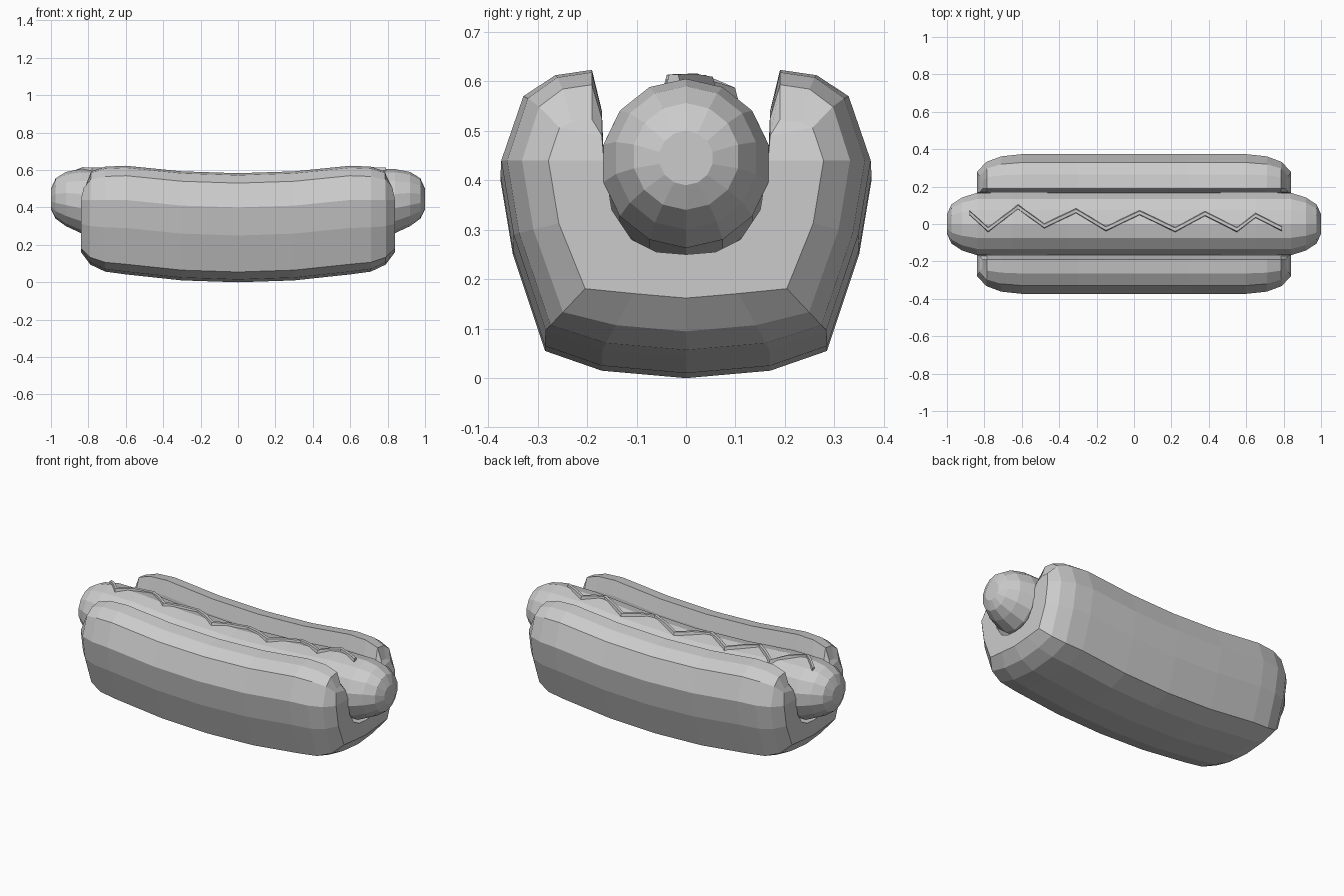
import bpy, bmesh
from math import sin, cos, pi, sqrt

if "Cube" in bpy.data.objects:
    bpy.data.objects.remove(bpy.data.objects["Cube"])


def make_object(name, bm):
    bmesh.ops.recalc_face_normals(bm, faces=bm.faces)
    mesh = bpy.data.meshes.new(name)
    bm.to_mesh(mesh)
    bm.free()
    obj = bpy.data.objects.new(name, mesh)
    bpy.context.collection.objects.link(obj)
    return obj


def loft(bm, rings):
    for a, b in zip(rings, rings[1:]):
        n = len(a)
        for i in range(n):
            j = (i + 1) % n
            bm.faces.new((a[i], a[j], b[j], b[i]))


def lift(x):
    # both bun and sausage curve gently upward at the ends
    return 0.04 * min(1, (x / 0.6) ** 2)


# Bun: half cross-section as outer and inner wall pairs (y, z)
OUTER = [(0, 0), (.17, .015), (.285, .055), (.35, .25), (.375, .4), (.33, .53), (.265, .572)]
INNER = [(0, .21), (.06, .215), (.11, .24), (.15, .3), (.166, .4), (.17, .5), (.19, .583)]
# (x, how far the outer wall closes in, lip drop, lip pull-back)
STATIONS = [(0, 0, 0, 0), (.3, 0, 0, 0), (.6, .01, 0, 0), (.71, .08, .005, 0),
            (.79, .26, .03, .005), (.84, .58, .10, .03)]


def bun_ring(bm, side, x, close, drop, pull):
    outer, inner = [], []
    for i, ((oy, oz), (iy, iz)) in enumerate(zip(OUTER, INNER)):
        t = close * (1 if i < 2 else 0.8)
        lip = max(0, i - 4) / 2
        px = side * (x - pull * lip)
        up = lift(x) - drop * lip
        outer.append((px, oy + (iy - oy) * t, oz + (iz - oz) * t + up))
        inner.append((px, iy, iz + up))

    def flip(pts):
        return [(p[0], -p[1], p[2]) for p in pts[:0:-1]]
    loop = flip(outer) + outer + (flip(inner) + inner)[::-1]
    return [bm.verts.new(p) for p in loop]


bm = bmesh.new()
layout = [(-1, s) for s in STATIONS[:0:-1]] + [(1, s) for s in STATIONS]
rings = [bun_ring(bm, side, *s) for side, s in layout]
loft(bm, rings)
for ring in (rings[0], rings[-1]):
    n = len(ring)
    for i in range(n // 2 - 1):
        bm.faces.new((ring[i], ring[i + 1], ring[n - 2 - i], ring[n - 1 - i]))
make_object("bun", bm)

# Sausage: (x, centre height, radius)
SPINE = [(0, .395, .17), (.35, .408, .171), (.65, .432, .172), (.84, .434, .171),
         (.92, .445, .145), (.975, .448, .108), (1.0, .445, .055)]
SIDES = 14
bm = bmesh.new()
rings = []
for x, z, r in [(-x, z, r) for x, z, r in SPINE[:0:-1]] + SPINE:
    rings.append([bm.verts.new((x, r * sin(2 * pi * k / SIDES), z + r * cos(2 * pi * k / SIDES)))
                  for k in range(SIDES)])
loft(bm, rings)
bm.faces.new(rings[0])
bm.faces.new(rings[-1])
make_object("sausage", bm)


def sausage_top(x, y):
    for (x0, z0, r0), (x1, z1, r1) in zip(SPINE, SPINE[1:]):
        if x0 <= abs(x) <= x1:
            f = (abs(x) - x0) / (x1 - x0)
            r = r0 + (r1 - r0) * f
            return z0 + (z1 - z0) * f + sqrt(r * r - y * y)


# Zigzag sauce: flat ribbon prism resting on the sausage
ZIGZAG = [(-.88, .06), (-.78, -.03), (-.62, .09), (-.48, -.01), (-.31, .07), (-.15, -.025),
          (.03, .06), (.22, -.03), (.38, .055), (.55, -.03), (.65, .045), (.79, -.025)]
path = []
for (x0, y0), (x1, y1) in zip(ZIGZAG, ZIGZAG[1:]):
    path += [(x0, y0), ((x0 + x1) / 2, (y0 + y1) / 2)]
path.append(ZIGZAG[-1])
bm = bmesh.new()
rings = []
for x, y in path:
    z = sausage_top(x, y)
    rings.append([bm.verts.new((x, y + dy, z + dz))
                  for dy, dz in ((-.015, -.012), (-.009, .011), (.009, .011), (.015, -.012))])
loft(bm, rings)
bm.faces.new(rings[0])
bm.faces.new(rings[-1])
make_object("sauce", bm)
